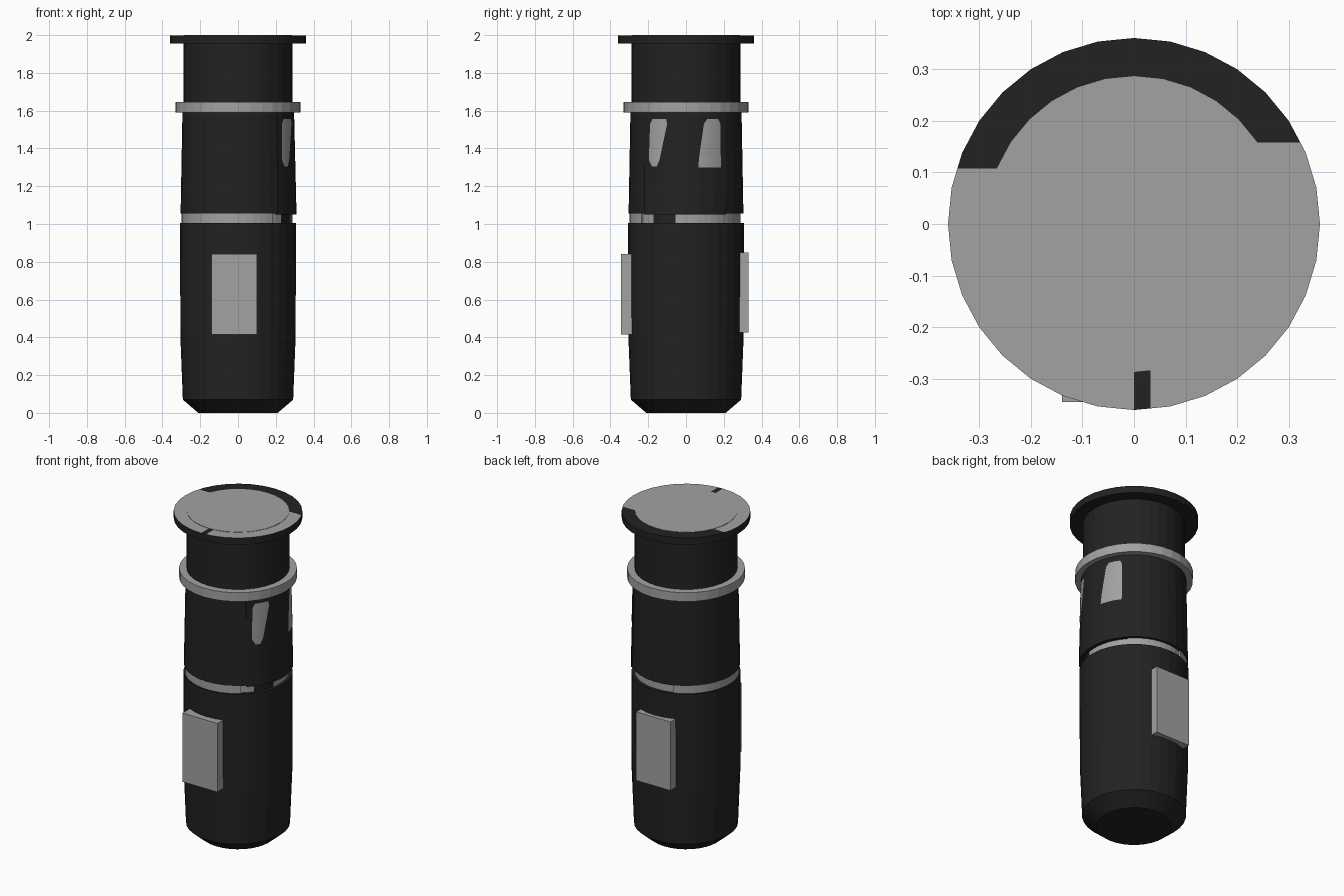
import bpy, bmesh, math
from mathutils import Vector

if "Cube" in bpy.data.objects:
    bpy.data.objects.remove(bpy.data.objects["Cube"])


def material(name, rgb):
    m = bpy.data.materials.new(name)
    m.diffuse_color = (*rgb, 1)
    m.use_nodes = True
    m.node_tree.nodes["Principled BSDF"].inputs["Base Color"].default_value = m.diffuse_color
    return m


BLACK = material("matte black", (0.016, 0.016, 0.016))
GREY = material("light grey", (0.36, 0.36, 0.36))


def finish(name, bm, *mats):
    bmesh.ops.remove_doubles(bm, verts=bm.verts, dist=1e-5)
    bmesh.ops.recalc_face_normals(bm, faces=bm.faces)
    me = bpy.data.meshes.new(name)
    bm.to_mesh(me)
    bm.free()
    for m in mats:
        me.materials.append(m)
    ob = bpy.data.objects.new(name, me)
    bpy.context.collection.objects.link(ob)
    return ob


def polar(r, a, z):
    return (r * math.cos(a), r * math.sin(a), z)


def lathe_mesh(profile, n=32):
    """Revolve (r, z) points and cap both ends."""
    bm = bmesh.new()
    rings = [[bm.verts.new(polar(r, 2 * math.pi * i / n, z)) for i in range(n)] for r, z in profile]
    for a, b in zip(rings, rings[1:]):
        for i in range(n):
            j = (i + 1) % n
            bm.faces.new((a[i], a[j], b[j], b[i]))
    bm.faces.new(rings[0])
    bm.faces.new(rings[-1])
    return bm


def arc(name, profile, a0, a1, mat, step=7.5):
    """Sweep a closed (r, z) section between two angles in degrees."""
    bm = bmesh.new()
    n = max(1, round((a1 - a0) / step))
    rows = [[bm.verts.new(polar(r, math.radians(a0 + (a1 - a0) * i / n), z)) for r, z in profile]
            for i in range(n + 1)]
    k = len(profile)
    for a, b in zip(rows, rows[1:]):
        for i in range(k):
            bm.faces.new((a[i], a[(i + 1) % k], b[(i + 1) % k], b[i]))
    bm.faces.new(rows[0])
    bm.faces.new(rows[-1])
    return finish(name, bm, mat)


def box(name, lo, hi, mat):
    bm = bmesh.new()
    bmesh.ops.create_cube(bm, size=1)
    for v in bm.verts:
        v.co = Vector([(l + h) / 2 + c * (h - l) for l, h, c in zip(lo, hi, v.co)])
    return finish(name, bm, mat)


# main turned parts
finish("lower_body", lathe_mesh([(0.21, 0), (0.292, 0.07), (0.305, 0.4), (0.307, 1.005)]), BLACK)
finish("neck", lathe_mesh([(0.275, 1.0), (0.275, 1.4), (0.288, 1.5), (0.288, 1.96)]), BLACK)
finish("sleeve", lathe_mesh([(0.304, 1.055), (0.294, 1.6)]), BLACK)
finish("collar_ring", lathe_mesh([(0.331, 1.59), (0.331, 1.645)]), GREY)
finish("top_cap", lathe_mesh([(0.287, 1.96), (0.287, 2.0)]), GREY)

# joint band between body and sleeve, with one dark gap
for i, (r, a0, a1, mat) in enumerate([(0.298, 111, 308, GREY), (0.288, 308, 323, GREY),
                                      (0.284, 323, 349, BLACK), (0.288, 349, 471, GREY)]):
    arc(f"joint_band_{i + 1}", [(0.26, 1.0), (r, 1.0), (r, 1.06), (0.26, 1.06)], a0, a1, mat)

# flange: painted top ring cut along straight lines
RI, RO, ZT = 0.287, 0.361, 1.998
bm = bmesh.new()
n = 32
section = [(RI, 1.955), (RO, 1.955), (RO, ZT), (RI, ZT)]
rows = [[bm.verts.new(polar(r, 2 * math.pi * i / n, z)) for r, z in section] for i in range(n)]
for i in range(n):
    a, b = rows[i], rows[(i + 1) % n]
    for k in range(4):
        bm.faces.new((a[k], a[(k + 1) % 4], b[(k + 1) % 4], b[k]))


def is_top(f):
    return all(v.co.z > ZT - 1e-4 for v in f.verts)


def cut_top(co, no, where):
    faces = [f for f in bm.faces if is_top(f) and where(f.calc_center_median())]
    geom = faces + list({e for f in faces for e in f.edges}) + list({v for f in faces for v in f.verts})
    bmesh.ops.bisect_plane(bm, geom=geom, plane_co=co, plane_no=no, dist=1e-5)


cut_top((0, 0.108, 0), (0, 1, 0), lambda c: c.x < 0)
cut_top((0, 0.158, 0), (0, 1, 0), lambda c: c.x > 0)
cut_top((0.032, 0, 0), (1, 0, 0), lambda c: c.y < 0)
for f in bm.faces:
    c = f.calc_center_median()
    dark = c.y > (0.108 if c.x < 0 else 0.158) or (c.y < 0 and 0 < c.x < 0.032)
    f.material_index = 1 if is_top(f) and not dark else 0
finish("top_flange", bm, BLACK, GREY)


# raised side panel on the sleeve
def panel_radius(z):
    return 0.297 + (1.59 - z) / 0.54 * 0.013


arc("side_panel", [(0.27, 1.05), (panel_radius(1.05), 1.05), (panel_radius(1.59), 1.59), (0.27, 1.59)],
    -46, 43, BLACK)


# tapered windows as thin curved plates on the panel: rows of (z, y_min, y_max)
def window(name, outline, cols=6):
    bm = bmesh.new()
    rows = []
    for z, y0, y1 in outline:
        r = panel_radius(z) + 0.002
        rows.append([bm.verts.new(polar(r, math.asin((y0 + (y1 - y0) * i / cols) / r), z))
                     for i in range(cols + 1)])
    for a, b in zip(rows, rows[1:]):
        for i in range(cols):
            bm.faces.new((a[i], a[i + 1], b[i + 1], b[i]))
    finish(name, bm, GREY)


window("front_window", [(1.305, -0.18, -0.155), (1.34, -0.197, -0.14), (1.53, -0.19, -0.1), (1.555, -0.178, -0.105)])
window("rear_window", [(1.3, 0.065, 0.184), (1.36, 0.07, 0.184), (1.53, 0.095, 0.182), (1.555, 0.112, 0.172)])

# flat plates on front and back of the lower body
box("front_plate", (-0.14, -0.345, 0.415), (0.1, -0.27, 0.84), GREY)
box("back_plate", (-0.125, 0.27, 0.425), (0.11, 0.33, 0.85), GREY)
